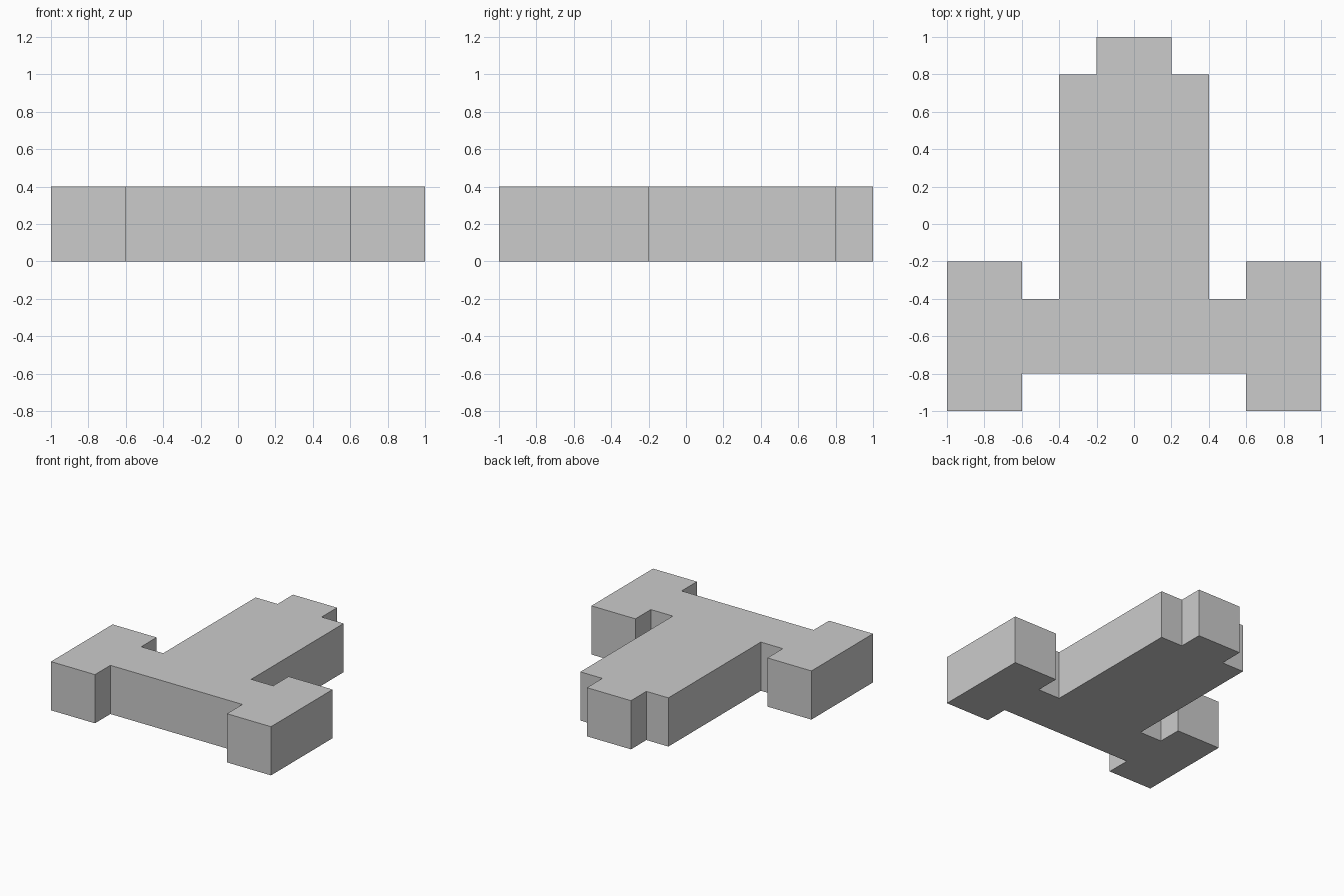
import bpy
import bmesh

if "Cube" in bpy.data.objects:
    bpy.data.objects.remove(bpy.data.objects["Cube"])

HEIGHT = 0.4

# Right half of the plan outline, from the nose down to the rear edge
half = [(0.2, 1.0), (0.2, 0.8), (0.4, 0.8), (0.4, -0.4), (0.6, -0.4),
        (0.6, -0.2), (1.0, -0.2), (1.0, -1.0), (0.6, -1.0), (0.6, -0.8)]
outline = half + [(-x, y) for x, y in reversed(half)]


def extrude_outline(name, points, height):
    bm = bmesh.new()
    base = bm.faces.new([bm.verts.new((x, y, 0)) for x, y in points])
    top = bmesh.ops.extrude_face_region(bm, geom=[base], use_keep_orig=True)["geom"]
    verts = [g for g in top if isinstance(g, bmesh.types.BMVert)]
    bmesh.ops.translate(bm, verts=verts, vec=(0, 0, height))
    bmesh.ops.recalc_face_normals(bm, faces=bm.faces)
    mesh = bpy.data.meshes.new(name)
    bm.to_mesh(mesh)
    bm.free()
    obj = bpy.data.objects.new(name, mesh)
    bpy.context.collection.objects.link(obj)
    return obj


# Flat stepped body with a nose and two side blocks
extrude_outline("stepped_body", outline, HEIGHT)
